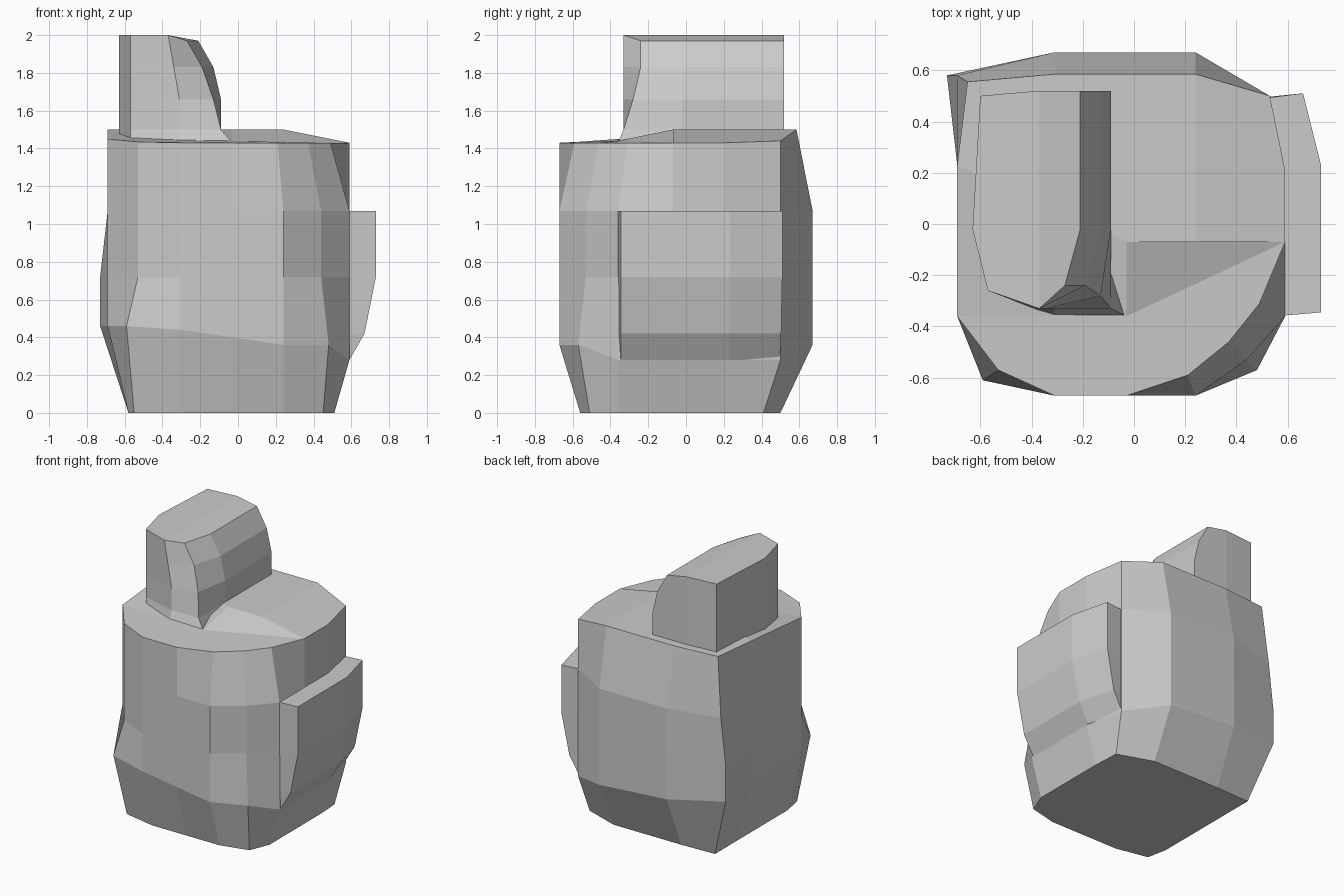
import bpy, bmesh

if "Cube" in bpy.data.objects:
    bpy.data.objects.remove(bpy.data.objects["Cube"])


def loft(name, rings, top=None, extra=()):
    """Skin closed rings of 3D points; 'top' lists the faces closing the last ring."""
    bm = bmesh.new()
    levels = [[bm.verts.new(p) for p in ring] for ring in rings]
    n = len(rings[0])
    for low, high in zip(levels, levels[1:]):
        for i in range(n):
            j = (i + 1) % n
            bm.faces.new((low[i], low[j], high[j], high[i]))
    bm.faces.new(levels[0])
    cap = levels[-1] + [bm.verts.new(p) for p in extra]
    for face in top or [range(n)]:
        bm.faces.new([cap[i] for i in face])
    bmesh.ops.recalc_face_normals(bm, faces=bm.faces)
    mesh = bpy.data.meshes.new(name)
    bm.to_mesh(mesh)
    bm.free()
    obj = bpy.data.objects.new(name, mesh)
    bpy.context.collection.objects.link(obj)
    return obj


def ring(outline, z, changes=None):
    """Place an outline at one height (or a height per point), moving some points."""
    pts = [(changes or {}).get(i, p) for i, p in enumerate(outline)]
    zs = z if isinstance(z, list) else [z] * len(pts)
    return [(x, y, h) for (x, y), h in zip(pts, zs)]


# Main body: faceted drum, clockwise outline from the back left corner
waist = [(-.69, .58), (-.31, .67), (.24, .67), (.53, .5), (.59, .21),
         (.59, -.07), (.59, -.36), (.44, -.53), (.24, -.67), (-.03, -.67),
         (-.31, -.67), (-.53, -.57), (-.69, -.36), (-.69, .23)]
foot = [(-.58, .49), (-.31, .5), (.24, .5), (.5, .41), (.51, .21),
        (.51, -.07), (.51, -.36), (.45, -.51), (.24, -.56), (-.03, -.56),
        (-.31, -.56), (-.55, -.51), (-.58, -.36), (-.58, .23)]
low_z = [.46, .4, .36, .28, .28, .28, .28, .36, .36, .4, .44, .46, .46, .46]
rim_z = [1.5, 1.5, 1.5, 1.44] + [1.43] * 7 + [1.435, 1.45, 1.5]
body_rings = [
    ring(foot, 0),
    ring(waist, low_z, {0: (-.73, .58), 7: (.48, -.57), 11: (-.59, -.61)}),
    ring(waist, .72, {0: (-.73, .58)}),
    ring(waist, 1.07),
    ring(waist, rim_z, {0: (-.65, .555), 1: (-.31, .585), 2: (.24, .585),
                        6: (.49, -.31), 7: (.37, -.46), 8: (.21, -.59)}),
]
# The lid steps down from the raised back half to the front rim
P, Q, R = 14, 15, 16
loft("body", body_rings,
     top=[(0, 1, 2, R, Q, 13), (13, Q, P, 12), (2, 3, 4, 5, R), (Q, R, 5, P),
          (P, 5, 6, 7, 8, 9, 10, 11, 12)],
     extra=[(-.03, -.36, 1.44), (-.03, -.07, 1.5), (.24, -.07, 1.5)])

# Upper block: straight left side, right side curving in towards the top
block_rings = []
# height, right x, front right corner, front middle corner
for z, xr, fr, fm in [(1.43, -.09, (-.03, -.36), (-.31, -.36)),
                      (1.5, -.09, (-.09, -.33), (-.31, -.33)),
                      (1.66, -.09, (-.13, -.28), (-.31, -.33)),
                      (1.83, -.13, (-.19, -.24), (-.34, -.33)),
                      (2.0, -.21, (-.27, -.24), (-.37, -.33))]:
    outline = [(-.6, .5), (-.37, .52), (xr, .52), (xr, -.02), fr, fm,
               (-.57, -.26), (-.63, -.02)]
    drop = .03 if z == 2.0 else 0
    block_rings.append(ring(outline, [z, z] + [z - drop] * 3 + [z] * 3))
loft("upper_block", block_rings, top=[(0, 1, 5, 6, 7), (1, 2, 3, 4, 5)])

# Side pouch: slab on the right side, tapering into the body at the bottom
pouch_rings = []
for z, d in [(.28, .14), (.42, .06), (.72, 0), (1.07, 0)]:
    pouch_rings.append(ring([(.5, .49), (.66 - d, .51 - d * .1), (.73 - d, .23),
                             (.73 - d, -.345), (.55, -.36)], z))
loft("side_pouch", pouch_rings)
